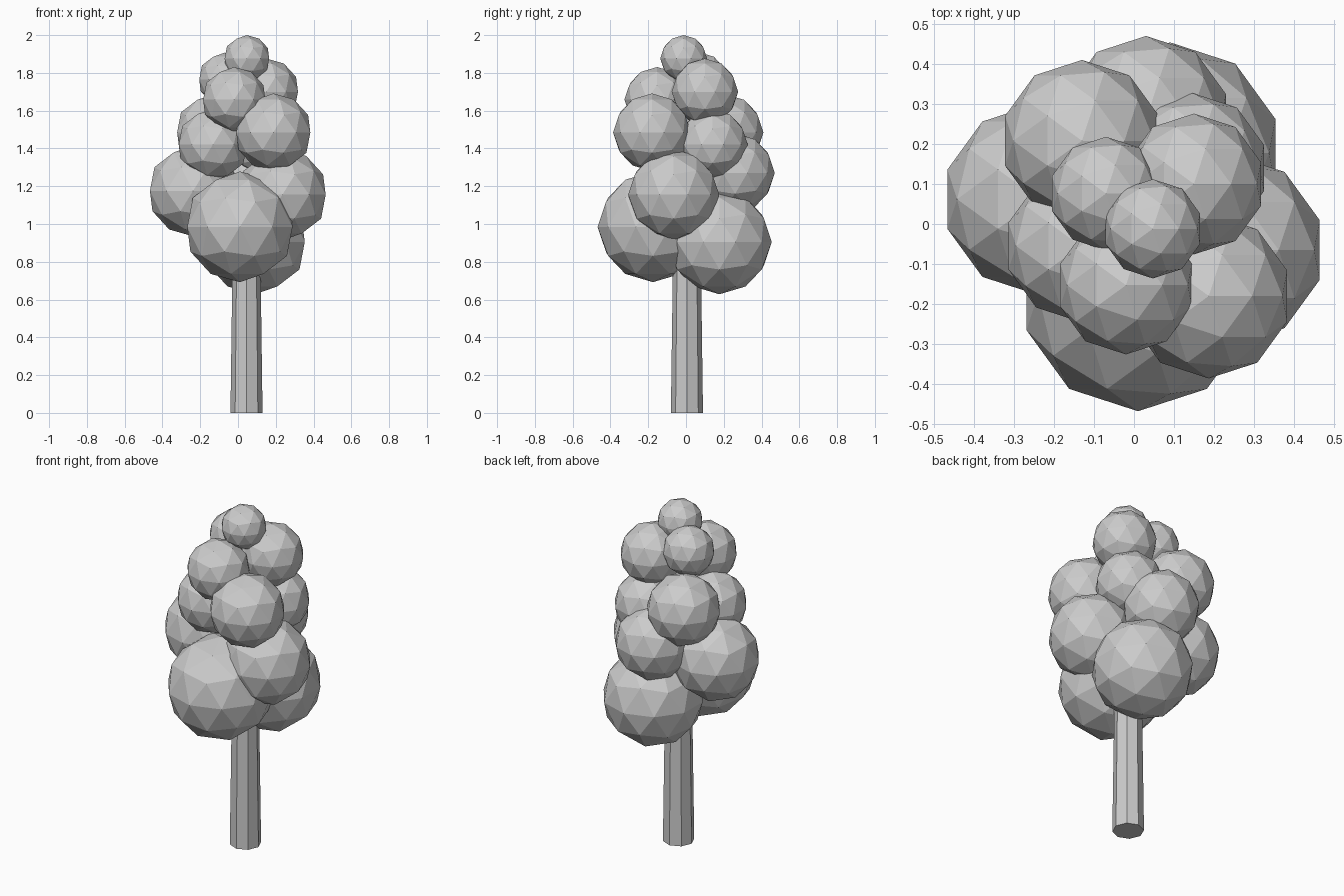
import bpy

# Trunk: tapered eight-sided post running up into the crown
bpy.ops.mesh.primitive_cone_add(vertices=8, radius1=0.085, radius2=0.07, depth=1.1,
                                location=(0.045, 0.005, 0.55))
bpy.context.object.name = "trunk"

# Foliage clumps: x, y, z, radius, from the bottom up
clumps = [
    (0.01, -0.175, 0.985, 0.293),
    (0.09, 0.177, 0.905, 0.277),
    (0.235, -0.065, 1.155, 0.241),
    (-0.238, 0.062, 1.175, 0.24),
    (0.03, 0.26, 1.27, 0.21),
    (-0.133, -0.055, 1.42, 0.19),
    (0.147, 0.14, 1.42, 0.187),
    (0.187, -0.18, 1.485, 0.206),
    (-0.13, 0.208, 1.485, 0.202),
    (-0.02, -0.153, 1.658, 0.173),
    (0.15, 0.1, 1.70, 0.176),
    (-0.07, 0.076, 1.765, 0.142),
    (0.047, -0.012, 1.876, 0.124),
]
for i, (x, y, z, r) in enumerate(clumps, 1):
    bpy.ops.mesh.primitive_ico_sphere_add(subdivisions=2, radius=r, location=(x, y, z))
    bpy.context.object.name = f"foliage_{i}"
